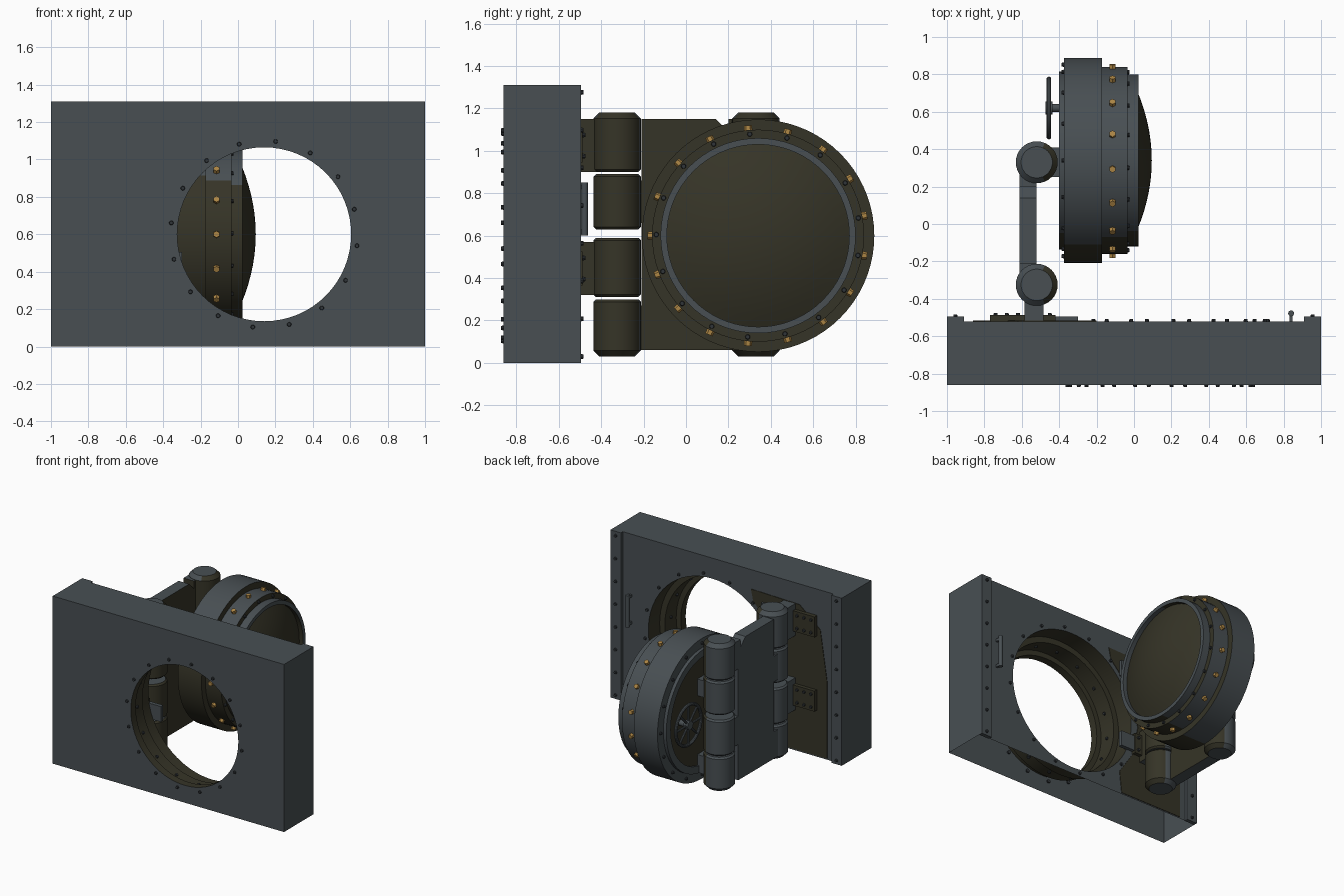
import bpy, bmesh, math
from mathutils import Matrix, Vector

cube = bpy.data.objects.get("Cube")
if cube:
    bpy.data.objects.remove(cube, do_unlink=True)


def material(name, colour):
    m = bpy.data.materials.new(name)
    m.use_nodes = True
    m.diffuse_color = (*colour, 1)
    bsdf = m.node_tree.nodes["Principled BSDF"]
    bsdf.inputs["Base Color"].default_value = (*colour, 1)
    bsdf.inputs["Roughness"].default_value = 0.6
    return m


STEEL = material("slate steel", (0.065, 0.078, 0.086))
OLIVE = material("dark olive steel", (0.036, 0.034, 0.020))
DARK = material("dark bolt steel", (0.030, 0.035, 0.040))
BRASS = material("brass", (0.42, 0.24, 0.06))

AXES = {"x": Vector((1, 0, 0)), "y": Vector((0, 1, 0)), "z": Vector((0, 0, 1))}
HOLE = Vector((0.14, 0, 0.6))
DOOR = Vector((0, 0.34, 0.6))


def aim(pos, direction):
    """Matrix placing local z along a direction at a position."""
    turn = Vector((0, 0, 1)).rotation_difference(direction).to_matrix().to_4x4()
    return Matrix.Translation(pos) @ turn


def finish(name, bm, mats, rule=None, smooth=True):
    bmesh.ops.recalc_face_normals(bm, faces=bm.faces)
    bm.normal_update()
    if rule:
        for f in bm.faces:
            f.material_index = int(rule(f.normal, f.calc_center_median()))
    mesh = bpy.data.meshes.new(name)
    bm.to_mesh(mesh)
    bm.free()
    for m in mats:
        mesh.materials.append(m)
    ob = bpy.data.objects.new(name, mesh)
    bpy.context.collection.objects.link(ob)
    if smooth:
        bpy.ops.object.select_all(action="DESELECT")
        ob.select_set(True)
        bpy.context.view_layer.objects.active = ob
        bpy.ops.object.shade_smooth_by_angle(angle=math.radians(35))
    return ob


def lathe(name, profile, axis, centre, mats, rule=None, sides=64):
    """Revolve (distance along axis, radius) points."""
    bm = bmesh.new()
    place = aim(centre, AXES[axis])
    rings = []
    for a, r in profile:
        angles = [2 * math.pi * i / sides for i in range(sides if r else 1)]
        rings.append([bm.verts.new(place @ Vector((r * math.cos(t), r * math.sin(t), a)))
                      for t in angles])
    for p, q in zip(rings, rings[1:]):
        for i in range(sides):
            j = (i + 1) % sides
            corners = [p[i % len(p)], p[j % len(p)], q[j % len(q)], q[i % len(q)]]
            bm.faces.new(list(dict.fromkeys(corners)))
    return finish(name, bm, mats, rule)


def box(name, lo, hi, mats, rule=None):
    bm = bmesh.new()
    lo, hi = Vector(lo), Vector(hi)
    size = Matrix.Diagonal((*(hi - lo), 1))
    bmesh.ops.create_cube(bm, size=1, matrix=Matrix.Translation((lo + hi) / 2) @ size)
    return finish(name, bm, mats, rule, smooth=False)


def prism(name, outline, axis, start, end, mats, rule=None):
    """Extrude an outline along x (points are y, z) or y (points are x, z)."""
    bm = bmesh.new()
    verts = [bm.verts.new((start, a, b) if axis == "x" else (a, start, b)) for a, b in outline]
    face = bm.faces.new(verts)
    new = bmesh.ops.extrude_face_region(bm, geom=[face])["geom"]
    bmesh.ops.translate(bm, vec=AXES[axis] * (end - start),
                        verts=[v for v in new if isinstance(v, bmesh.types.BMVert)])
    return finish(name, bm, mats, rule, smooth=False)


def bolts(name, places, mat, radius=0.014, height=0.012, sides=10, taper=0.7):
    bm = bmesh.new()
    for pos, direction in places:
        bmesh.ops.create_cone(bm, cap_ends=True, segments=sides, radius1=radius,
                              radius2=radius * taper, depth=height * 2,
                              matrix=aim(pos, direction))
    return finish(name, bm, [mat])


def circle(centre, radius, count, axis, along, offset=0):
    """Points and outward directions around an axis."""
    found = []
    for i in range(count):
        t = math.radians(offset) + 2 * math.pi * i / count
        c, s = math.cos(t), math.sin(t)
        out = Vector((c, 0, s)) if axis == "y" else Vector((0, c, s))
        found.append((centre + out * radius + AXES[axis] * along, out))
    return found


def facing(points, direction):
    return [(p, Vector(direction)) for p, _ in points]


# Faces of the moving parts turned to +x or low to the front are olive
def olive_side(n, c):
    return n.x > 0.3 or 0.9 * n.y + 0.45 * n.z < -0.46


# Wall: hollow slab, open underneath, with a stepped round opening
wall = box("wall", (-1, -0.86, 0), (1, -0.52, 1.31), [STEEL, OLIVE])
cutter = lathe("opening_cutter",
               [(-1, 0), (-1, 0.465), (-0.80, 0.465), (-0.80, 0.505), (-0.66, 0.505),
                (-0.66, 0.55), (-0.4, 0.55), (-0.4, 0)], "y", HOLE, [STEEL])
cutter.hide_render = True
cut = wall.modifiers.new("opening", "BOOLEAN")
cut.operation, cut.solver, cut.object = "DIFFERENCE", "EXACT", cutter
cut_mesh = bpy.data.meshes.new_from_object(
    wall.evaluated_get(bpy.context.evaluated_depsgraph_get()))
wall.modifiers.clear()
bpy.data.objects.remove(cutter, do_unlink=True)
bm = bmesh.new()
bm.from_mesh(cut_mesh)
bm.normal_update()
bmesh.ops.delete(bm, geom=[f for f in bm.faces if f.normal.z < -0.9 and
                           f.calc_center_median().z < 0.01], context="FACES_ONLY")
for f in bm.faces:
    on_shell = all(abs(v.co.y + 0.86) < 1e-3 for v in f.verts) or \
        all(abs(v.co.y + 0.52) < 1e-3 for v in f.verts)
    middle = f.calc_center_median() - HOLE
    f.material_index = int(not on_shell and math.hypot(middle.x, middle.z) < 0.57)
bm.to_mesh(wall.data)
bm.free()

# Wall trim: edge strips, stained panel and bolt rows
for side, name in ((-1, "right"), (1, "left")):
    x1, x2 = sorted((side * 0.91, side))
    box(name + "_edge_strip", (x1, -0.525, 0), (x2, -0.495, 1.31), [STEEL])
    bolts(name + "_strip_bolts", [(Vector((side * 0.955, -0.495, 0.03 + 0.178 * i)), AXES["y"])
                                  for i in range(8)], DARK)
prism("hinge_side_panel", [(-0.86, 0.01), (-0.86, 0.6), (-0.8, 1.0), (-0.62, 1.15), (-0.2, 1.16),
                           (-0.22, 1.07), (-0.4, 0.88), (-0.47, 0.6), (-0.42, 0.36),
                           (-0.3, 0.18), (-0.32, 0.01)], "y", -0.522, -0.516, [OLIVE])
bolts("opening_front_bolts", facing(circle(HOLE, 0.5, 16, "y", -0.86, -7), (0, -1, 0)), DARK)
bolts("opening_back_bolts", facing(circle(HOLE, 0.58, 16, "y", -0.52, -7), (0, 1, 0)), DARK)
bolts("opening_inner_bolts",
      [(p, -d) for p, d in circle(HOLE, 0.505, 16, "y", -0.73, 4)], DARK)

# Pull handle on the back of the wall
lathe("handle_bar", [(0.6, 0), (0.6, 0.016), (0.85, 0.016), (0.85, 0)], "z",
      Vector((0.84, -0.478, 0)), [STEEL], sides=12)
for z in (0.62, 0.83):
    box("handle_post", (0.832, -0.525, z - 0.01), (0.848, -0.475, z + 0.01), [STEEL])

# Hinges: two stacked barrels of two knuckles, at the wall and at the door
KNUCKLES = ((0.03, 0.30), (0.31, 0.59), (0.63, 0.89), (0.90, 1.18))
for place, y in (("wall", -0.325), ("door", 0.33)):
    for lo, hi in KNUCKLES:
        low_end = 0.028 if lo < 0.1 else 0.012
        high_end = 0.028 if hi > 1.1 else 0.012
        lathe(place + "_hinge_knuckle",
              [(lo, 0), (lo, 0.112 - low_end), (lo + low_end, 0.112), (hi - high_end, 0.112),
               (hi, 0.112 - high_end), (hi, 0)], "z", Vector((-0.52, y, 0)),
              [STEEL, OLIVE], olive_side, 32)

# Wall leaves with bolted plates
for lo, hi in ((0.32, 0.57), (0.90, 1.15)):
    box("wall_leaf", (-0.585, -0.53, lo), (-0.485, -0.32, hi), [STEEL, OLIVE], olive_side)
    middle = (lo + hi) / 2
    box("wall_leaf_plate", (-0.77, -0.525, middle - 0.08), (-0.42, -0.487, middle + 0.08), [OLIVE])
    box("wall_leaf_foot", (-0.43, -0.525, middle - 0.06), (-0.30, -0.495, middle + 0.06), [STEEL])
    bolts("wall_leaf_bolts", [(Vector((x, -0.487, middle + dz)), AXES["y"])
                              for x in (-0.74, -0.68, -0.62, -0.45) for dz in (-0.05, 0.05)], DARK)

# Swing arm with knuckle tabs
prism("swing_arm", [(-0.21, 0.11), (-0.15, 0.06), (0.23, 0.06), (0.23, 1.06),
                    (0.14, 1.15), (-0.21, 1.15)], "x", -0.612, -0.52, [STEEL, OLIVE], olive_side)
for (lo, hi), (y1, y2) in zip(KNUCKLES, ((-0.32, -0.1), (0.2, 0.33)) * 2):
    box("swing_arm_tab", (-0.612, y1, lo + 0.03), (-0.52, y2, hi - 0.03),
        [STEEL, OLIVE], olive_side)
for lo, hi in (KNUCKLES[0], KNUCKLES[2]):
    box("door_leaf", (-0.46, 0.25, lo + 0.1), (-0.37, 0.41, hi - 0.03), [STEEL])


# Door: stepped round plug with a domed inner face
def door_rule(n, c):
    r = math.hypot(c.y - DOOR.y, c.z - DOOR.z)
    if c.x > 0.02 and r > 0.43:
        return False
    return olive_side(n, c) or (n.x < -0.9 and r < 0.42)


dome = [(0.095 - 0.104 * (i / 8) ** 2, 0.43 * i / 8) for i in range(8, -1, -1)]
lathe("door", [(-0.385, 0), (-0.385, 0.42), (-0.40, 0.42), (-0.40, 0.475), (-0.375, 0.475),
               (-0.375, 0.548), (-0.17, 0.548), (-0.17, 0.50), (-0.035, 0.50),
               (-0.035, 0.46), (0.025, 0.46), (0.025, 0.43)] + dome,
      "x", DOOR, [STEEL, OLIVE], door_rule, 72)
bolts("door_brass_bolts", circle(DOOR, 0.5, 17, "x", -0.115, 180), BRASS, 0.021, 0.022, 6, 0.85)
bolts("door_step_bolts", facing(circle(DOOR, 0.48, 17, "x", -0.035, 10), (1, 0, 0)), DARK)
bolts("door_rim_bolts", facing(circle(DOOR, 0.512, 16, "x", -0.375), (-1, 0, 0)), DARK)

# Locking wheel
hub = Vector((-0.455, 0.62, 0.6))
bpy.ops.mesh.primitive_torus_add(location=hub, rotation=(0, math.pi / 2, 0), major_segments=40,
                                 minor_segments=10, major_radius=0.155, minor_radius=0.013)
rim = bpy.context.object
rim.name = "wheel_rim"
rim.data.materials.append(STEEL)
bpy.ops.object.shade_smooth_by_angle(angle=math.radians(35))
bolts("wheel_spokes", circle(hub, 0.08, 8, "x", 0), STEEL, 0.009, 0.075, 8, 1)
lathe("wheel_shaft", [(-0.018, 0), (-0.018, 0.035), (0.02, 0.035), (0.02, 0.022),
                      (0.08, 0.022), (0.08, 0)], "x", hub, [STEEL], sides=20)
